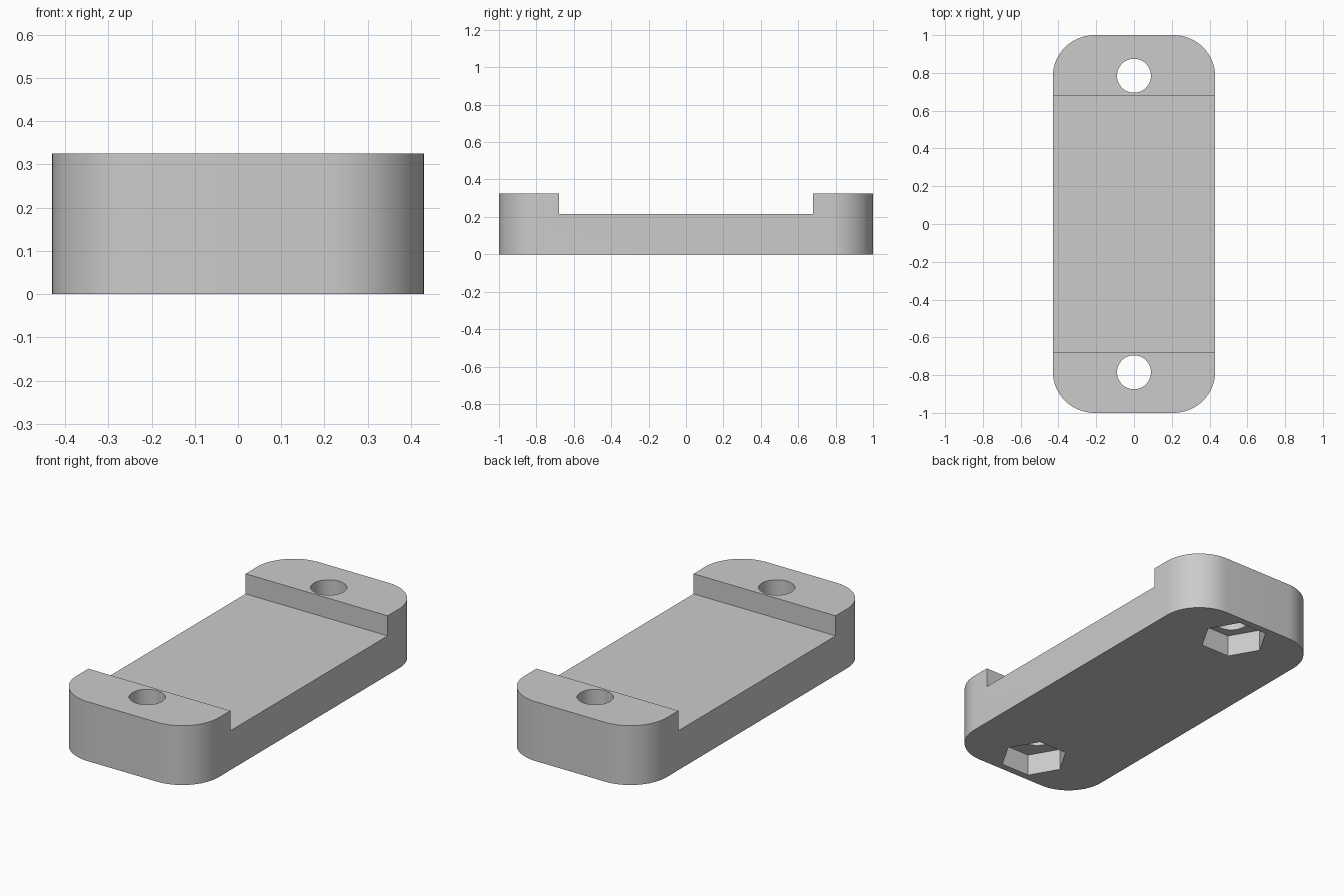
import bpy, bmesh, math

cube = bpy.data.objects.get("Cube")
if cube:
    bpy.data.objects.remove(cube, do_unlink=True)

HALF_X, HALF_Y, HEIGHT = 0.43, 1.0, 0.325
CORNER_RADIUS = 0.22
FLOOR_Z, STEP_Y = 0.215, 0.68
BORE_Y, BORE_RADIUS = 0.785, 0.09
NUT_Y, NUT_RADIUS, NUT_DEPTH = 0.81, 0.175, 0.12

grey = bpy.data.materials.new("plain grey")
grey.use_nodes = True
color = (0.6, 0.6, 0.6, 1)
grey.diffuse_color = color
grey.node_tree.nodes["Principled BSDF"].inputs["Base Color"].default_value = color


def prism(name, outline, z0, z1):
    """Extrude a flat outline from z0 up to z1."""
    bm = bmesh.new()
    face = bm.faces.new([bm.verts.new((x, y, z0)) for x, y in outline])
    top = bmesh.ops.extrude_face_region(bm, geom=[face])["geom"]
    verts = [v for v in top if isinstance(v, bmesh.types.BMVert)]
    bmesh.ops.translate(bm, verts=verts, vec=(0, 0, z1 - z0))
    bmesh.ops.recalc_face_normals(bm, faces=bm.faces)
    mesh = bpy.data.meshes.new(name)
    bm.to_mesh(mesh)
    bm.free()
    mesh.materials.append(grey)
    obj = bpy.data.objects.new(name, mesh)
    bpy.context.collection.objects.link(obj)
    return obj


def ring(cy, radius, sides):
    return [(radius * math.cos(math.tau * i / sides),
             cy + radius * math.sin(math.tau * i / sides)) for i in range(sides)]


def rounded_rectangle(hx, hy, r, steps=16):
    points = []
    for quarter, (sx, sy) in enumerate([(1, 1), (-1, 1), (-1, -1), (1, -1)]):
        for i in range(steps + 1):
            a = math.pi / 2 * (quarter + i / steps)
            points.append((sx * (hx - r) + r * math.cos(a),
                           sy * (hy - r) + r * math.sin(a)))
    return points


# Rounded block
body = prism("mounting_block",
             rounded_rectangle(HALF_X, HALF_Y, CORNER_RADIUS), 0, HEIGHT)

# Wide channel across the top
cutters = [prism("channel_cutter", [(-1, -STEP_Y), (1, -STEP_Y), (1, STEP_Y), (-1, STEP_Y)],
                 FLOOR_Z, 1)]

# Screw bores and hexagonal nut pockets at both ends
for side in (-1, 1):
    cutters.append(prism("bore_cutter", ring(side * BORE_Y, BORE_RADIUS, 48), -0.1, 1))
    cutters.append(prism("nut_cutter", ring(side * NUT_Y, NUT_RADIUS, 6), -0.2, NUT_DEPTH))

bpy.ops.object.select_all(action='DESELECT')
bpy.context.view_layer.objects.active = body
body.select_set(True)
for cutter in cutters:
    cutter.hide_render = True
    cut = body.modifiers.new("cut", 'BOOLEAN')
    cut.operation = 'DIFFERENCE'
    cut.solver = 'EXACT'
    cut.object = cutter
    bpy.ops.object.modifier_apply(modifier=cut.name)
    bpy.data.objects.remove(cutter, do_unlink=True)

bpy.ops.object.shade_smooth_by_angle(angle=math.radians(30))
